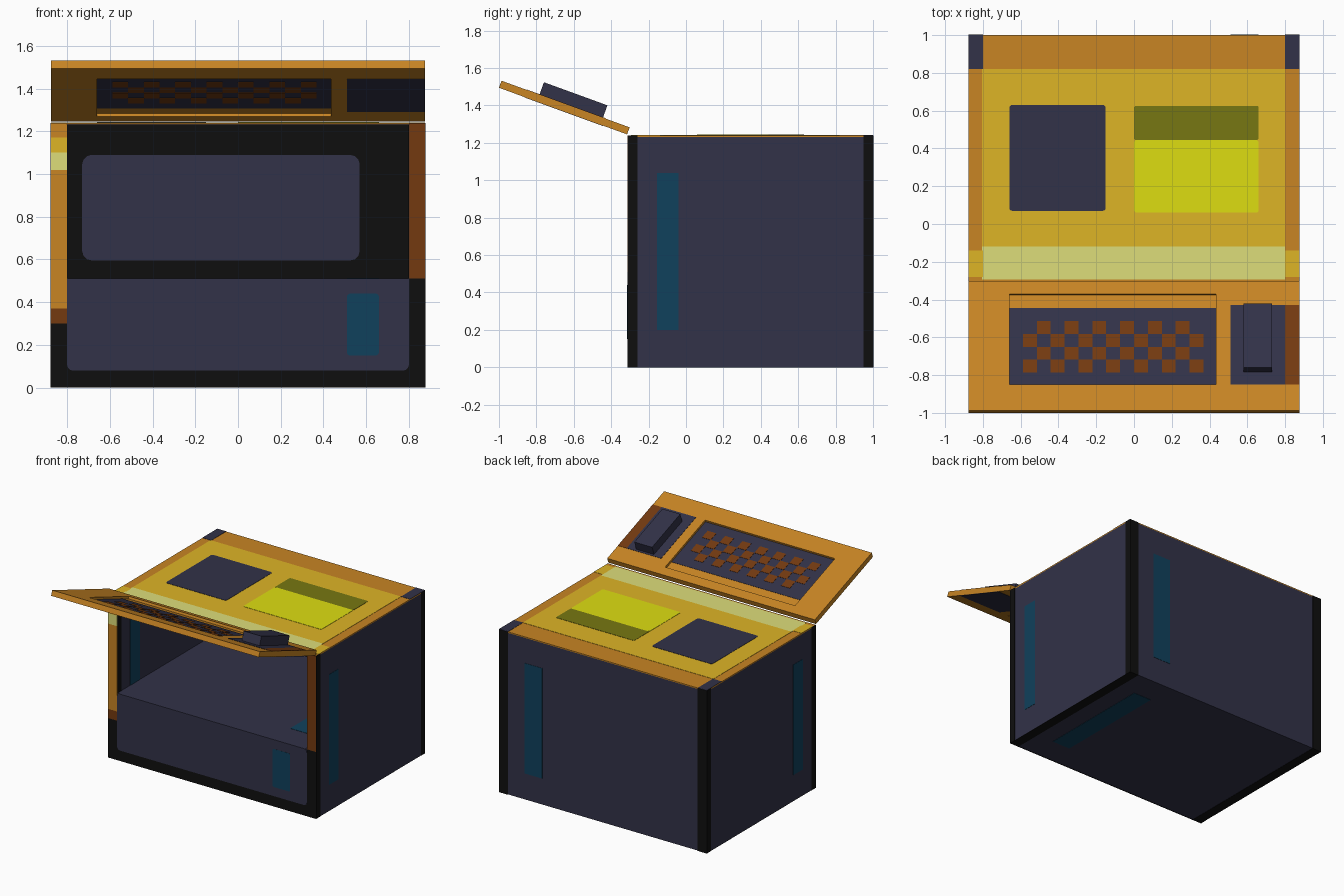
import bpy, bmesh, math
from mathutils import Matrix, Vector

cube = bpy.data.objects.get("Cube")
if cube:
    bpy.data.objects.remove(cube, do_unlink=True)


def material(name, hex_code):
    def lin(c):
        return c / 12.92 if c <= 0.04045 else ((c + 0.055) / 1.055) ** 2.4
    rgb = [lin(int(hex_code[i:i + 2], 16) / 255) for i in (0, 2, 4)] + [1]
    m = bpy.data.materials.new(name)
    m.use_nodes = True
    m.diffuse_color = rgb
    m.node_tree.nodes["Principled BSDF"].inputs["Base Color"].default_value = rgb
    return m


NAVY = material("dark navy", "323248")
BLACK = material("near black", "0f0f0f")
ORANGE = material("burnt orange", "C88524")
BROWN = material("rust brown", "743A10")
GOLD = material("golden yellow", "DEB526")
PALE = material("pale yellow", "DEDE7A")
LIME = material("bright yellow", "DEDE11")
OLIVE = material("olive", "777712")
TEAL = material("deep teal", "10415C")


def add_box(bm, x, y, z, rounding=0):
    size = Vector((x[1] - x[0], y[1] - y[0], z[1] - z[0]))
    centre = Vector((sum(x), sum(y), sum(z))) / 2
    verts = bmesh.ops.create_cube(bm, size=1)["verts"]
    for v in verts:
        v.co = Vector(a * b for a, b in zip(v.co, size)) + centre
    if rounding:
        thin = min(size)
        edges = [e for e in bm.edges if abs(e.calc_length() - thin) < 1e-5]
        bmesh.ops.bevel(bm, geom=edges, offset=rounding, segments=3,
                        profile=0.5, affect='EDGES')


def boxes(name, mat, parts, matrix=Matrix(), rounding=0):
    """One object made of boxes, each given as x, y and z ranges."""
    bm = bmesh.new()
    for part in parts:
        add_box(bm, *part, rounding)
    mesh = bpy.data.meshes.new(name)
    bm.to_mesh(mesh)
    bm.free()
    mesh.materials.append(mat)
    obj = bpy.data.objects.new(name, mesh)
    bpy.context.collection.objects.link(obj)
    obj.matrix_world = matrix
    return obj


def plate(name, mat, axis, pos, a, b, layer=1, matrix=Matrix(), rounding=0):
    """Thin painted plate centred on the plane axis = pos."""
    t = 0.002 * layer
    ranges = [a, b]
    ranges.insert("xyz".index(axis), (pos - t, pos + t))
    return boxes(name, mat, [ranges], matrix, rounding)


W, IN = 0.875, 0.80           # outer and inner half width
F, B, IB = -0.31, 1.0, 0.93   # front, back, inner back
FLOOR, TOP = 0.51, 1.24
TEAL_X = (0.51, 0.66)

# Cabinet shell
boxes("lower_cabinet", NAVY, [((-IN, IN), (F, IB), (0.002, FLOOR))])
boxes("back_wall", NAVY, [((-W, W), (IB, B), (0.002, TOP - 0.008))])
for side, s in (("right", -1), ("left", 1)):
    boxes(side + "_wall", NAVY,
          [(sorted((s * IN, s * W)), (F, IB), (0.002, TOP - 0.008))])
boxes("top_sheet", ORANGE, [((-W, W), (F, B), (TOP - 0.008, TOP))])

# Side trim, inside and outside
for side, s in (("right", -1), ("left", 1)):
    strip = sorted((s * IN, s * W))
    plate(side + "_front_trim", BLACK, "x", s * W, (F, -0.26), (0, TOP))
    plate(side + "_back_trim", BLACK, "x", s * W, (0.95, B), (0, TOP))
    plate(side + "_teal_stripe", TEAL, "x", s * W, (-0.155, -0.04), (0.2, 1.04))
    plate(side + "_inner_trim", BLACK, "x", s * IN, (F, -0.26), (FLOOR, TOP - 0.01))
    plate(side + "_inner_stripe", TEAL, "x", s * IN, (-0.155, -0.04), (FLOOR, 1.04))
    plate(side + "_rear_corner_trim", BLACK, "y", B, strip, (0, TOP))
    plate(side + "_base_trim", BLACK, "z", 0.002, strip, (F, B))
    plate(side + "_top_corner", NAVY, "z", TOP, strip, (0.82, B))
    plate(side + "_top_front_patch", GOLD, "z", TOP, strip, (-0.28, -0.14))

plate("back_teal_stripe", TEAL, "y", B, TEAL_X, (0.2, 1.04))
plate("base_teal_stripe", TEAL, "z", 0.002, TEAL_X, (-0.1, 0.79))
plate("floor_teal_stripe", TEAL, "z", FLOOR, TEAL_X, (-0.1, 0.79))

# Front of the lower cabinet
plate("front_border", BLACK, "y", F, (-W, W), (0, 0.30))
plate("front_left_border", BLACK, "y", F, (IN, W), (0.30, FLOOR))
plate("front_panel", NAVY, "y", F, (-IN, IN), (0.08, FLOOR), 2, rounding=0.025)
plate("front_teal_patch", TEAL, "y", F, TEAL_X, (0.15, 0.44), 2.4, rounding=0.015)

# Painted bands on the front uprights
bands = [(0.30, 0.37, BROWN), (0.37, 1.02, ORANGE), (1.02, 1.10, PALE),
         (1.10, 1.17, GOLD), (1.17, TOP, ORANGE)]
for i, (z0, z1, mat) in enumerate(bands):
    plate(f"right_upright_band_{i + 1}", mat, "y", F, (-W, -IN), (z0, z1))
plate("left_upright_face", BROWN, "y", F, (IN, W), (FLOOR, TOP))

# Inner back wall
plate("inner_back_border", BLACK, "y", IB, (-IN, IN), (FLOOR, TOP - 0.01))
plate("inner_back_panel", NAVY, "y", IB, (-0.73, 0.57), (0.595, 1.09), 2, rounding=0.045)

# Top surface
plate("top_yellow_field", GOLD, "z", TOP, (-0.805, IN), (-0.12, 0.82))
plate("top_pale_band", PALE, "z", TOP, (-0.805, IN), (-0.295, -0.12))
plate("top_navy_square", NAVY, "z", TOP, (-0.66, -0.15), (0.07, 0.63), 2, rounding=0.015)
plate("top_bright_patch", LIME, "z", TOP, (0, 0.66), (0.06, 0.445), 2, rounding=0.015)
plate("top_olive_patch", OLIVE, "z", TOP, (0, 0.66), (0.445, 0.625), 2, rounding=0.01)

# Tilted lid: a frame around a thinner recessed tray, in its own plane
LID = Matrix.Translation((0, -0.315, 1.245)) @ Matrix.Rotation(math.radians(-20), 4, 'X')
END, T = -0.729, 0.04
KX, KY = (-0.66, 0.435), (-0.584, -0.073)
boxes("lid_frame", ORANGE, [
    ((-W, KX[0]), (END, 0), (0, T)),
    ((KX[1], W), (END, 0), (0, T)),
    (KX, (END, KY[0]), (0, T)),
    (KX, (KY[1], 0), (0, T))], LID)
LOW, HIGH = 0.014, 0.022
boxes("lid_tray", ORANGE, [(KX, KY, (LOW, HIGH))], LID)

# Keyboard with staggered keys, on both faces of the tray
CELL_X, CELL_Y = 0.0735, 0.072
for face, z in (("upper", HIGH), ("lower", LOW)):
    plate(face + "_keyboard", NAVY, "z", z, KX, (KY[0], -0.148), 1, LID)
    keys = []
    for row in range(4):
        for col in range(13):
            if (row + col) % 2:
                x, y = -0.588 + col * CELL_X, -0.222 - row * CELL_Y
                keys.append(((x, x + CELL_X), (y - CELL_Y, y), (z - 0.004, z + 0.004)))
    keys += [((x, x + CELL_X), (y - CELL_Y, y), (z - 0.004, z + 0.004))
             for x, y in ((-0.588, -0.222 - CELL_Y),) if False]
    boxes(face + "_keys", BROWN, keys, LID)

# Side pad and raised block
PAD_Y = (-0.584, -0.137)
plate("upper_pad", NAVY, "z", T, (0.51, IN), PAD_Y, 1, LID)
plate("upper_pad_edge", BROWN, "z", T, (IN, W), PAD_Y, 1, LID)
plate("lower_pad", NAVY, "z", 0, (0.51, W), PAD_Y, 1, LID)
boxes("raised_block", NAVY, [((0.58, 0.73), (-0.513, -0.152), (T, 0.11))], LID)
